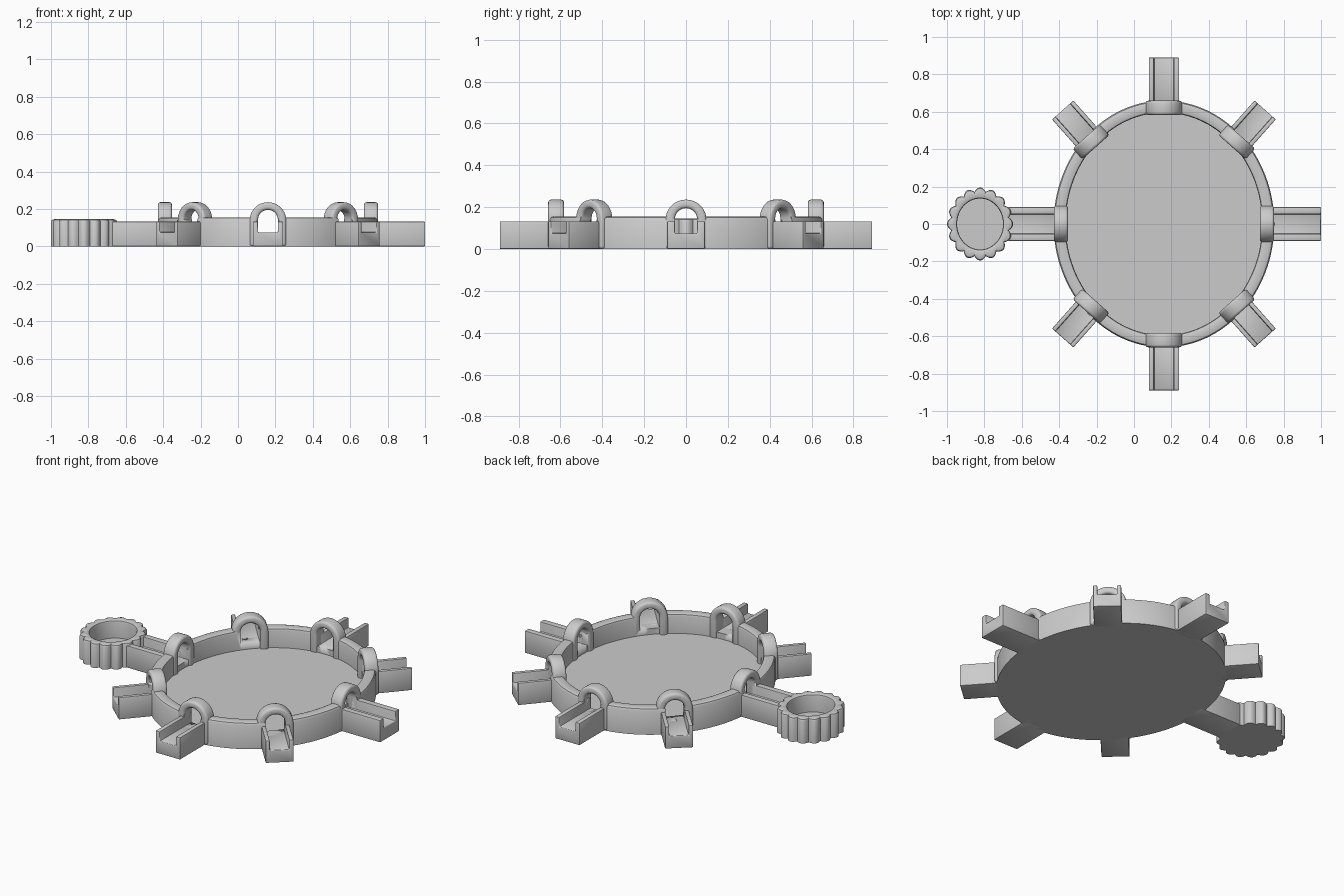
import bpy, bmesh
from math import sin, cos, pi, atan2, hypot, radians

if "Cube" in bpy.data.objects:
    bpy.data.objects.remove(bpy.data.objects["Cube"])

CX = 0.16                  # tray centre
RX, RY = 0.555, 0.625      # mid line of the rim
SILL = 0.075               # channel floor height


def finish(name, bm, bevel=0.0, segments=3):
    bmesh.ops.recalc_face_normals(bm, faces=bm.faces)
    me = bpy.data.meshes.new(name)
    bm.to_mesh(me)
    bm.free()
    ob = bpy.data.objects.new(name, me)
    bpy.context.collection.objects.link(ob)
    bpy.ops.object.select_all(action='DESELECT')
    ob.select_set(True)
    bpy.context.view_layer.objects.active = ob
    if bevel:
        m = ob.modifiers.new("soft_edges", 'BEVEL')
        m.width, m.segments, m.limit_method = bevel, segments, 'ANGLE'
        m.angle_limit = radians(40)
        bpy.ops.object.modifier_apply(modifier=m.name)
    bpy.ops.object.shade_smooth_by_angle(angle=radians(35))
    return ob


def turned(name, cx, profile, n, lobes=0):
    """Elliptical turning; profile rows are (rx, ry, z, lobe depth)."""
    bm = bmesh.new()
    rings = []
    for rx, ry, z, depth in profile:
        ring = []
        for i in range(n):
            a = 2 * pi * i / n
            s = depth * (abs(cos(lobes * a / 2)) - 1)
            ring.append(bm.verts.new((cx + (rx + s) * cos(a), (ry + s) * sin(a), z)))
        rings.append(ring)
    for r0, r1 in zip(rings, rings[1:]):
        for i in range(n):
            j = (i + 1) % n
            bm.faces.new((r0[i], r0[j], r1[j], r1[i]))
    bm.faces.new(rings[0])
    bm.faces.new(rings[-1])
    return finish(name, bm)


def prism(bm, pts, r0, r1, a):
    """Extrude a (side, z) outline along the ray at angle a from the tray centre."""
    def ring(r):
        return [bm.verts.new((CX + r * cos(a) - s * sin(a),
                              r * sin(a) + s * cos(a), z)) for s, z in pts]
    v0, v1 = ring(r0), ring(r1)
    bm.faces.new(v0)
    bm.faces.new(v1)
    for i in range(len(pts)):
        j = (i + 1) % len(pts)
        bm.faces.new((v0[i], v0[j], v1[j], v1[i]))


def half_circle(r, zc, n=20):
    return [(r * cos(pi * i / n), zc + r * sin(pi * i / n)) for i in range(n + 1)]


# shallow oval tray with a rounded rim
tray = turned("tray", CX, [
    (0.590, 0.660, 0.0, 0), (0.590, 0.660, 0.140, 0), (0.584, 0.654, 0.151, 0),
    (0.573, 0.643, 0.155, 0), (0.538, 0.608, 0.155, 0), (0.529, 0.599, 0.151, 0),
    (0.525, 0.595, 0.140, 0), (0.525, 0.595, 0.040, 0)], 128)

# eight spokes: angle, rim radius, tip radius, half width
spokes = []
for k in range(8):
    x, y = RX * cos(k * pi / 4), RY * sin(k * pi / 4)
    tip = 0.815 if k % 2 else {0: 0.84, 2: 0.89, 4: 0.835, 6: 0.89}[k]
    half = 0.076 if k % 2 else (0.09 if k in (0, 4) else 0.081)
    spokes.append((atan2(y, x), hypot(x, y), tip, half))

# gaps through the rim under the arches
bm = bmesh.new()
for a, rim, tip, half in spokes:
    prism(bm, [(-0.053, SILL), (0.053, SILL), (0.053, 0.3), (-0.053, 0.3)],
          rim - 0.1, rim + 0.1, a)
cutter = finish("gap_cutter", bm)
cutter.hide_render = True
bpy.context.view_layer.objects.active = tray
mod = tray.modifiers.new("gaps", 'BOOLEAN')
mod.operation, mod.object, mod.solver = 'DIFFERENCE', cutter, 'EXACT'
bpy.ops.object.modifier_apply(modifier=mod.name)
bpy.data.objects.remove(cutter)

for i, (a, rim, tip, half) in enumerate(spokes):
    # open channel arm
    bm = bmesh.new()
    top = 0.132
    prism(bm, [(-half, 0), (half, 0), (half, top), (0.053, top), (0.053, SILL),
               (-0.053, SILL), (-0.053, top), (-half, top)], rim, tip, a)
    finish(f"channel_arm_{i + 1}", bm, 0.005, 2)
    # arch over the gap
    bm = bmesh.new()
    prism(bm, [(0.098, 0.0)] + half_circle(0.098, 0.138) + [(-0.098, 0.0), (-0.053, 0.0)]
          + half_circle(0.053, 0.142)[::-1] + [(0.053, 0.0)],
          rim - 0.042, rim + 0.034, a)
    finish(f"arch_{i + 1}", bm, 0.014, 3)

# scalloped cup at the end of the left arm
turned("scalloped_cup", -0.823, [
    (0.177, 0.195, 0.0, 0.02), (0.177, 0.195, 0.132, 0.02), (0.172, 0.190, 0.141, 0.018),
    (0.160, 0.178, 0.145, 0.012), (0.134, 0.147, 0.145, 0), (0.126, 0.139, 0.141, 0),
    (0.123, 0.136, 0.132, 0), (0.123, 0.136, 0.040, 0)], 160, lobes=16)
